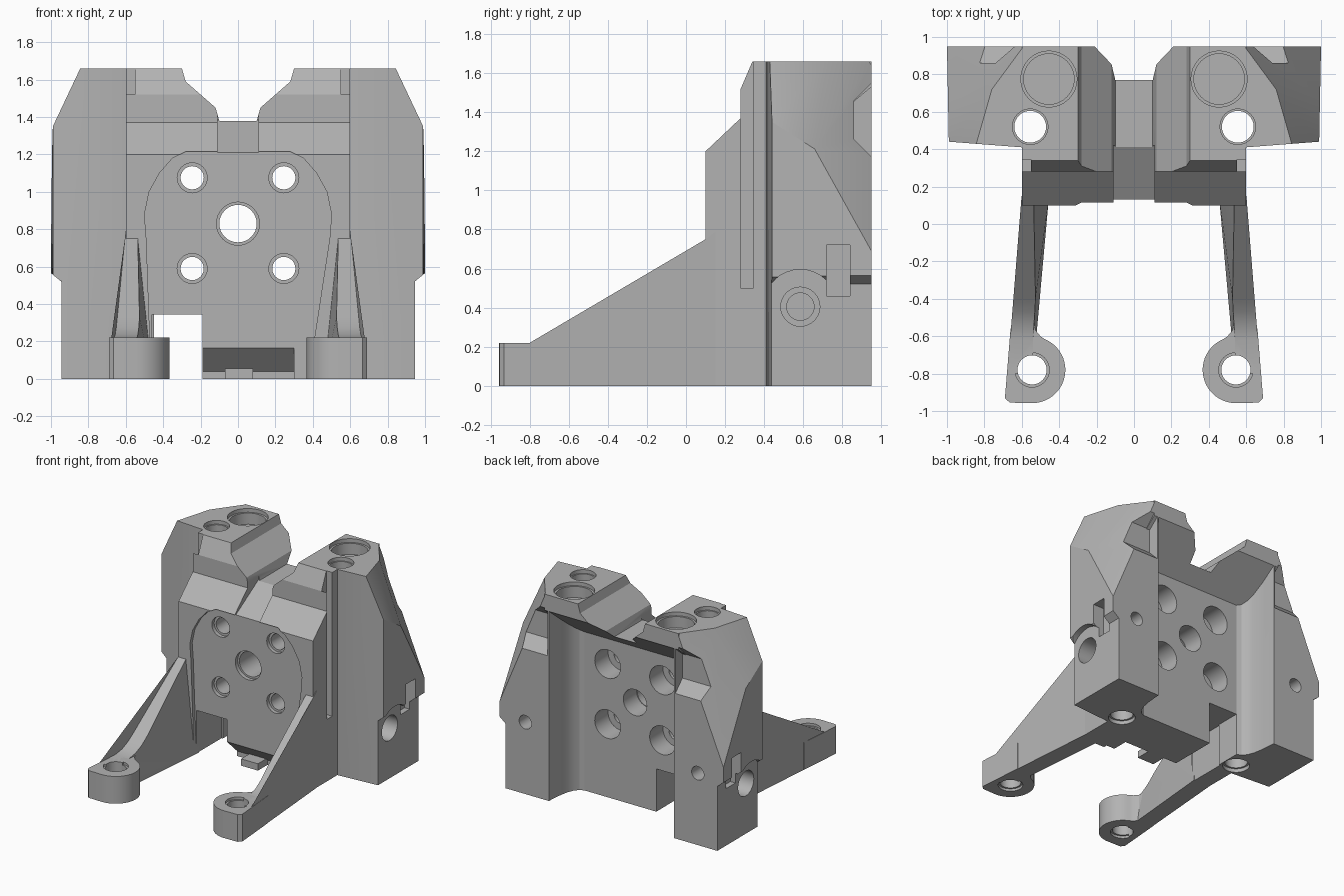
import bpy, bmesh, math
from mathutils import Vector

if "Cube" in bpy.data.objects:
    bpy.data.objects.remove(bpy.data.objects["Cube"])

grey = bpy.data.materials.new("cast_grey")
grey.use_nodes = True
grey.diffuse_color = (0.45, 0.45, 0.45, 1)
grey.node_tree.nodes["Principled BSDF"].inputs["Base Color"].default_value = (0.45, 0.45, 0.45, 1)

helpers = []


def finish(bm, name, side=1):
    """Turn a bmesh into an object, mirrored in x when side is -1."""
    for v in bm.verts:
        v.co.x *= side
    bmesh.ops.recalc_face_normals(bm, faces=bm.faces[:])
    mesh = bpy.data.meshes.new(name)
    bm.to_mesh(mesh)
    bm.free()
    ob = bpy.data.objects.new(name, mesh)
    bpy.context.scene.collection.objects.link(ob)
    return ob


def prism_mesh(points, axis, lo, hi):
    """Extrude a 2D outline along an axis."""
    def place(a, b, t):
        return {"x": (t, a, b), "y": (a, t, b), "z": (a, b, t)}[axis]
    bm = bmesh.new()
    low = [bm.verts.new(place(a, b, lo)) for a, b in points]
    high = [bm.verts.new(place(a, b, hi)) for a, b in points]
    bm.faces.new(low)
    bm.faces.new(high[::-1])
    for i in range(len(points)):
        j = (i + 1) % len(points)
        bm.faces.new((low[i], low[j], high[j], high[i]))
    return bm


def prism(name, points, axis, lo, hi, side=1):
    return finish(prism_mesh(points, axis, lo, hi), name, side)


def cutter(points, axis, lo, hi, side=1):
    ob = prism("cutter", points, axis, lo, hi, side)
    ob.hide_render = True
    helpers.append(ob)
    return ob


def arc(a, b, r, start=0, end=360, n=32):
    full = end - start == 360
    steps = n if full else n + 1
    angles = [math.radians(start + (end - start) * i / n) for i in range(steps)]
    return [(a + r * math.cos(t), b + r * math.sin(t)) for t in angles]


def hole(a, b, r, axis, lo, hi, side=1):
    return cutter(arc(a, b, r), axis, lo, hi, side)


def rect(a0, a1, b0, b1):
    return [(a0, b0), (a1, b0), (a1, b1), (a0, b1)]


def complete(ob, cutters=()):
    """Apply the cuts, then the material and shading."""
    for c in cutters:
        mod = ob.modifiers.new("cut", "BOOLEAN")
        mod.operation = "DIFFERENCE"
        mod.solver = "EXACT"
        mod.object = c
    graph = bpy.context.evaluated_depsgraph_get()
    mesh = bpy.data.meshes.new_from_object(ob.evaluated_get(graph))
    ob.modifiers.clear()
    ob.data = mesh
    mesh.materials.clear()
    mesh.materials.append(grey)
    for p in mesh.polygons:
        p.material_index = 0
    bpy.ops.object.select_all(action="DESELECT")
    ob.select_set(True)
    bpy.context.view_layer.objects.active = ob
    bpy.ops.object.shade_smooth_by_angle(angle=math.radians(20))


def slice_off(bm, p, q, r):
    """Trim away everything outside the plane through three points."""
    p, q, r = Vector(p), Vector(q), Vector(r)
    n = (q - p).cross(r - p).normalized()
    if n.dot(Vector((0.7, 0.5, 0.5)) - p) > 0:
        n = -n
    cut = bmesh.ops.bisect_plane(bm, geom=bm.verts[:] + bm.edges[:] + bm.faces[:],
                                 plane_co=p, plane_no=n, clear_outer=True)
    edges = [e for e in cut["geom_cut"] if isinstance(e, bmesh.types.BMEdge)]
    bmesh.ops.edgeloop_fill(bm, edges=edges)


# Holes and grooves that run through both the centre and the towers
shared = {}
for s in (1, -1):
    shared[s] = [
        hole(0.455, 0.775, 0.15, "z", 1.63, 1.8, s),
        hole(0.455, 0.775, 0.135, "z", 1.54, 1.75, s),
        hole(0.555, 0.52, 0.085, "z", -0.1, 1.9, s),
        hole(0.555, 0.52, 0.095, "z", 1.63, 1.8, s),
        hole(0.555, 0.52, 0.1, "z", -0.2, 0.03, s),
    ]

# Centre block: side profile with sloped front shoulder and rear overhang
body = prism("centre_block", [
    (0.10, 0), (0.10, 1.20), (0.28, 1.37), (0.28, 1.52), (0.34, 1.66),
    (0.95, 1.66), (0.95, 1.53), (0.65, 1.28), (0.65, 0)], "x", -0.6, 0.6)

# Saddle valley, front channel, arched face recess, lower gap and chamfer
half = [(0.10, 1.38), (0.12, 1.45), (0.28, 1.59), (0.30, 1.66), (0.30, 1.8)]
saddle = cutter(half + [(-x, z) for x, z in reversed(half)], "y", 0, 1.1)
channel = cutter([(0, 1.21), (0.13, 1.21), (0.42, 1.385), (0.42, 1.6), (0, 1.6)],
                 "x", -0.11, 0.11)
arch = [(0.49, 0.75), (0.50, 0.88), (0.475, 1.0), (0.42, 1.1), (0.35, 1.18), (0.28, 1.215)]
recess = cutter([(-0.46, -0.1), (0.36, -0.1)] + arch + [(-x, z) for x, z in reversed(arch)],
                "y", 0, 0.13)
gap = cutter(rect(-0.46, -0.19, -0.1, 0.345), "y", -0.1, 1.1)
chamfer = cutter([(0, 0.165), (0.13, 0.165), (0.26, 0.04), (0.26, -0.1), (0, -0.1)],
                 "x", -0.25, 0.30)
cuts = [saddle, channel, recess, gap, chamfer]

# Mounting holes in the face, wider at the back
for x, z, front, bore, back in [(0, 0.83, 0.115, 0.1, 0.105)] + [
        (x, z, 0.08, 0.062, 0.115) for x in (-0.245, 0.245) for z in (0.59, 1.075)]:
    cuts += [hole(x, z, front, "y", 0, 0.16), hole(x, z, bore, "y", -0.05, 0.9),
             hole(x, z, back, "y", 0.48, 0.8)]
for s in (1, -1):
    cuts.append(cutter(rect(0.28, 0.345, 0.5, 1.8), "x", 0.55, 0.8, s))
    cuts += shared[s]
complete(body, cuts)

complete(prism("bottom_tab", rect(-0.07, 0.08, 0, 0.055), "y", 0.14, 0.32))

for s, label in ((1, "left"), (-1, "right")):
    # Side tower with sloped outer facets
    bm = prism_mesh([
        (0.45, 0.45), (0.45, 0.65), (0.485, 0.665), (0.515, 0.7), (0.535, 0.75),
        (0.55, 0.83), (0.56, 0.95), (1.0, 0.95), (0.99, 0.44), (0.6, 0.41)], "z", 0, 1.66)
    slice_off(bm, (0.99, 0.44, 1.35), (0.84, 0.44, 1.66), (0.76, 0.72, 1.66))
    slice_off(bm, (1.0, 0.95, 0.72), (0.98, 0.74, 1.2), (0.81, 0.95, 1.17))
    slice_off(bm, (0.76, 0.72, 1.66), (0.62, 0.91, 1.66), (0.8, 0.9, 1.25))
    tower = finish(bm, label + "_tower", s)
    complete(tower, shared[s] + [
        # rear ledge under the head, and the narrower base
        cutter([(0.95, 1.17), (0.86, 1.26), (0.86, 1.46), (0.95, 1.55), (1.1, 1.55),
                (1.1, 1.17)], "x", 0.57, 1.2, s),
        cutter([(0.945, -0.1), (0.945, 0.52), (1.03, 0.59), (1.2, 0.59), (1.2, -0.1)],
               "y", 0.2, 1.2, s),
        # arched clearance, side bore, latch notch and rear hole
        hole(0.585, 0.405, 0.19, "x", 0.945, 1.15, s),
        hole(0.585, 0.405, 0.1, "x", 0.8, 1.1, s),
        hole(0.585, 0.405, 0.07, "x", 0.68, 1.08, s),
        cutter(rect(0.72, 0.84, 0.46, 0.72), "x", 0.9, 1.3, s),
        hole(0.77, 0.58, 0.055, "y", 0.75, 1.1, s),
    ])

    # Gusset leg, splayed outward and drafted on its inner side
    bm = prism_mesh([
        (0.15, 0), (0.15, 0.79), (0.10, 0.75), (-0.40, 0.33), (-0.47, 0.275),
        (-0.54, 0.238), (-0.62, 0.22), (-0.8, 0.22), (-0.8, 0)], "x", 0, 1)
    for v in bm.verts:
        y, z = v.co.y, v.co.z
        if v.co.x > 0.5:
            v.co.x = 0.605 + (0.1 - y) * 0.08
        else:
            v.co.x = 0.54 - 0.08 * (1 - z / 0.79) * max(0, y + 0.6) / 0.7
    bmesh.ops.triangulate(bm, faces=[f for f in bm.faces if len(f.verts) > 4])
    foot_bore = hole(0.545, -0.78, 0.078, "z", -0.1, 0.4, s)
    complete(finish(bm, label + "_leg", s), [foot_bore])

    # Foot pad with a rounded inner side and a bolt hole
    foot = prism("%s_foot" % label, [
        (0.665, -0.955), (0.69, -0.93), (0.66, -0.56), (0.535, -0.52), (0.525, -0.57),
        (0.50, -0.60)] + arc(0.545, -0.78, 0.178, 112, 270, 20), "z", 0, 0.22, s)
    complete(foot, [foot_bore, hole(0.545, -0.78, 0.092, "z", 0.2, 0.5, s),
                    hole(0.545, -0.78, 0.092, "z", -0.2, 0.02, s)])

for ob in helpers:
    bpy.data.objects.remove(ob)
